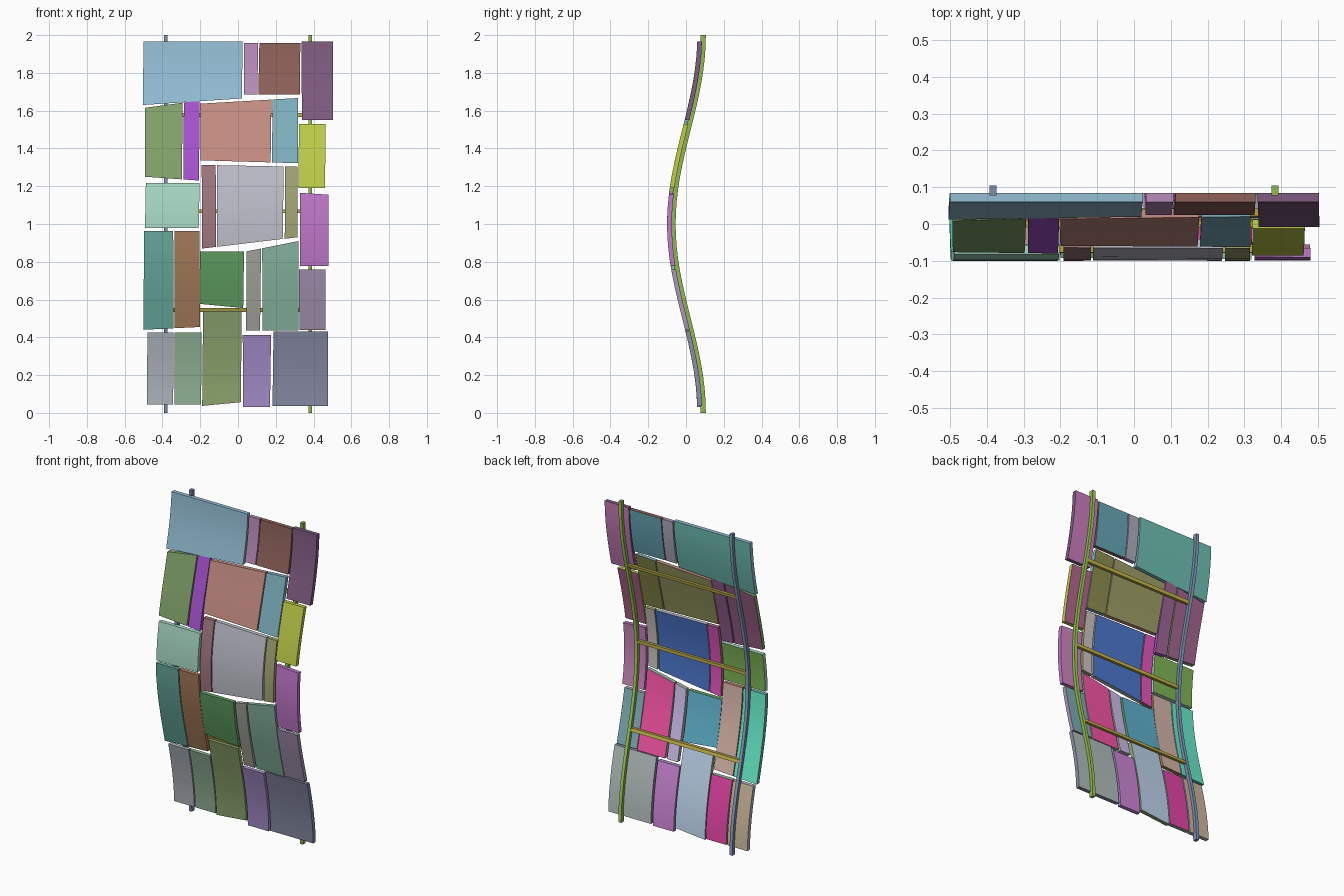
import bpy, bmesh, random
from math import cos, pi

if "Cube" in bpy.data.objects:
    bpy.data.objects.remove(bpy.data.objects["Cube"])

random.seed(4)
GAP = 0.006


def wave(z):
    """Front surface depth of the S-curved screen at height z."""
    return -0.02 + 0.08 * cos(pi * z)


def paint(name, hex_colour, gain):
    """Plain material from an sRGB hex colour, brightened by gain."""
    mat = bpy.data.materials.new(name)
    rgb = [min(1, c / 255 * gain) ** 2.2 for c in bytes.fromhex(hex_colour)]
    mat.diffuse_color = (*rgb, 1)
    mat.use_nodes = True
    mat.node_tree.nodes["Principled BSDF"].inputs["Base Color"].default_value = mat.diffuse_color
    return mat


def bent_slab(name, xs, bottom, top, front, back, colours, segs=6, lean=(0, 0)):
    """Slab bent along the wave; bottom and top are heights at left and right."""
    bm = bmesh.new()
    rings = []
    for i in range(segs + 1):
        t = i / segs
        ring = []
        for s, d in ((0, front), (1, front), (1, back), (0, back)):
            x = xs[s] + lean[s] * (1 - t)
            z = bottom[s] * (1 - t) + top[s] * t
            ring.append(bm.verts.new((x, wave(z) + d, z)))
        rings.append(ring)
    for a, b in zip(rings, rings[1:]):
        for k in range(4):
            n = (k + 1) % 4
            face = bm.faces.new((a[k], a[n], b[n], b[k]))
            face.material_index = 1 if k == 2 else 0
    bm.faces.new(rings[0])
    bm.faces.new(rings[-1])
    bmesh.ops.recalc_face_normals(bm, faces=bm.faces)
    me = bpy.data.meshes.new(name)
    bm.to_mesh(me)
    bm.free()
    me.materials.append(paint(name + "_front", colours[0], 1.33))
    me.materials.append(paint(name + "_back", colours[1], 1.5))
    ob = bpy.data.objects.new(name, me)
    bpy.context.collection.objects.link(ob)
    bpy.ops.object.select_all(action='DESELECT')
    ob.select_set(True)
    bpy.context.view_layer.objects.active = ob
    bpy.ops.object.shade_smooth_by_angle()


def course(name, colours, cuts, bottom, top, rise_bottom=0, rise_top=0):
    """Row of planks split at the x cuts, between two sloping seams.
    colours lists front/back pairs, one per plank."""
    first, width = cuts[0], cuts[-1] - cuts[0]
    pairs = [c.split("/") for c in colours.split()]
    for i, (a, b) in enumerate(zip(cuts, cuts[1:])):
        xs = (a + (GAP / 2 if i else 0), b - GAP / 2)
        f = [(x - first) / width for x in xs]
        bent_slab(f"{name}_plank_{i + 1}", xs,
                  [bottom + rise_bottom * k for k in f],
                  [top + rise_top * k for k in f], 0, .025, pairs[i],
                  lean=[random.uniform(-.006, .003) for _ in xs])


# Top course
course("top_left", "6f8fa0/4a8078", (-.5, .028), 1.63, 1.967, .035)
course("top_middle", "8a6a8c/75757f 6b4a44/45707a", (.033, .11, .333), 1.685, 1.957)
course("top_right", "5f4560/8a5580", (.336, .505), 1.55, 1.965)
# Left column, downward
course("left_upper", "627a50/6f4560 7d3f9c/6a4565", (-.493, -.29, -.2), 1.25, 1.615, -.02, .04)
course("left_middle", "7fa595/557a3a", (-.488, -.2), .98, 1.217)
course("left_lower", "4f8278/45a088 7f5f45/917a72", (-.497, -.34, -.2), .44, .963, .015)
# Centre column, downward
course("centre_upper", "946a62/6a6a45 5f8590/5f6035", (-.2, .18, .32), 1.337, 1.637, -.015, .03)
course("centre_middle", "785a60/9a3a80 8f8f98/34508a 7a7a58/8a8580",
       (-.192, -.115, .245, .318), .87, 1.313, .06, -.01)
course("centre_lower_left", "4a7a4c/40788a", (-.2, .035), .577, .855, -.022)
course("centre_lower_right", "7f8078/8a80a0 688c7c/a83a70", (.045, .125, .322), .435, .855, 0, .055)
# Right column, downward
course("right_upper", "8f9a38/7a4560", (.322, .467), 1.19, 1.53)
course("right_middle", "915a98/8a5a80", (.327, .482), .778, 1.165, 0, -.01)
course("right_lower", "7e7088/55757a", (.323, .465), .44, .76)
# Bottom course
course("bottom_left", "858a90/8a7a68 6f8872/9a3070", (-.48, -.338, -.19), .045, .425)
course("bottom_centre", "6c7f55/8090a0", (-.185, .022), .037, .54, .02)
course("bottom_middle", "7c6a98/8a5a90", (.025, .178), .03, .413)
course("bottom_right", "66697c/78807f", (.188, .48), .037, .43)

# Upright rails following the wave behind the planks
for side, x, tint in (("left", -.383, "5a6a80"), ("right", .383, "6a8a3a")):
    bent_slab(f"{side}_rail", (x - .01, x + .01), (0, 0), (2, 2), .018, .045, (tint, tint), 32)

# Cross bars between the rails
for i, z in enumerate((.545, 1.067, 1.577)):
    lo, hi = z - .01, z + .01
    bent_slab(f"cross_bar_{i + 1}", (-.383, .383), (lo, lo), (hi, hi), .02, .042,
              ("857a35", "857a35"), 1)
